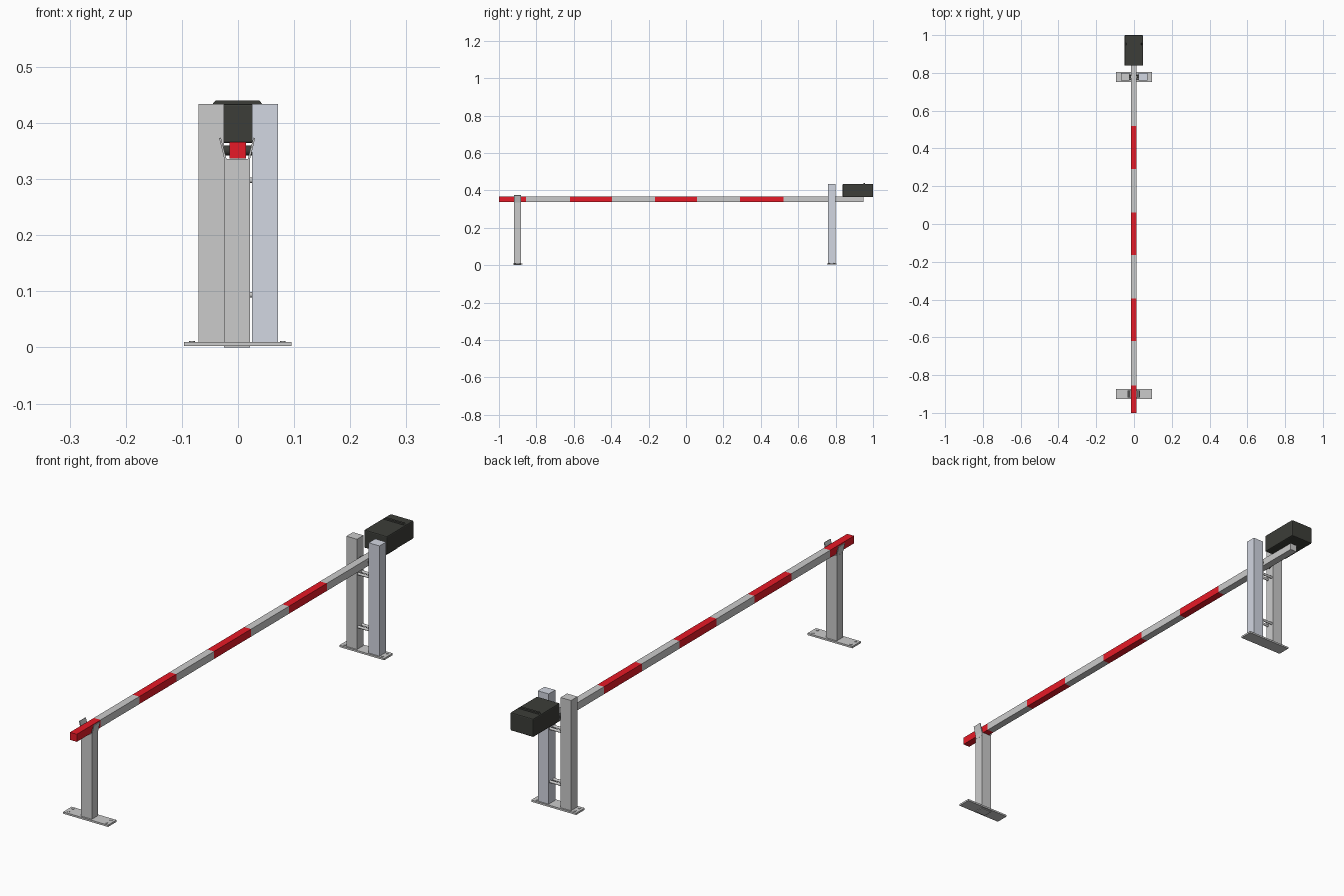
import bpy, bmesh, math

if "Cube" in bpy.data.objects:
    bpy.data.objects.remove(bpy.data.objects["Cube"])

def material(name, rgb):
    m = bpy.data.materials.new(name)
    m.diffuse_color = (*rgb, 1)
    m.use_nodes = True
    m.node_tree.nodes["Principled BSDF"].inputs["Base Color"].default_value = m.diffuse_color
    return m

RED = material("red", (0.8, 0.01, 0.02))
BLACK = material("black", (0.045, 0.047, 0.04))
PALE = material("pale_steel", (0.65, 0.68, 0.76))

def finish(name, bm, mat):
    bmesh.ops.recalc_face_normals(bm, faces=bm.faces)
    me = bpy.data.meshes.new(name)
    bm.to_mesh(me)
    bm.free()
    ob = bpy.data.objects.new(name, me)
    bpy.context.collection.objects.link(ob)
    if mat:
        me.materials.append(mat)
    return ob

def box(name, x, y, z, mat=None, bevel=0):
    bm = bmesh.new()
    bmesh.ops.create_cube(bm, size=1)
    for v in bm.verts:
        v.co = [lo + (c + 0.5) * (hi - lo) for c, (lo, hi) in zip(v.co, (x, y, z))]
    ob = finish(name, bm, mat)
    if bevel:
        mod = ob.modifiers.new("bevel", 'BEVEL')
        mod.width, mod.segments = bevel, 2
    return ob

def prism(name, pts, y0, y1, mat=None):
    """Extrude an xz profile along y."""
    bm = bmesh.new()
    f = bm.faces.new([bm.verts.new((x, y0, z)) for x, z in pts])
    r = bmesh.ops.extrude_face_region(bm, geom=[f])
    for v in r["geom"]:
        if isinstance(v, bmesh.types.BMVert):
            v.co.y = y1
    return finish(name, bm, mat)

def rod(name, loc, radius, length, along_x=False, mat=None):
    bpy.ops.mesh.primitive_cylinder_add(vertices=20, radius=radius, depth=length, location=loc,
                                        rotation=(0, math.pi / 2 if along_x else 0, 0))
    ob = bpy.context.object
    ob.name = name
    bpy.ops.object.shade_smooth_by_angle()
    if mat:
        ob.data.materials.append(mat)

# striped boom
stops = [-1, -0.855, -0.62, -0.395, -0.165, 0.06, 0.29, 0.52, 0.95]
for i, (a, b) in enumerate(zip(stops, stops[1:])):
    box(f"boom_section_{i}", (-0.015, 0.014), (a, b), (0.337, 0.366), None if i % 2 else RED)

# base plates with bolt heads
FRONT, REAR = -0.9, 0.779
for label, y in (("rest", FRONT), ("pivot", REAR)):
    box(f"{label}_base_plate", (-0.096, 0.095), (y - 0.026, y + 0.026), (0.003, 0.01))
    for i, (x, dy) in enumerate(((-0.082, -0.014), (-0.082, 0.014), (0.08, -0.014), (0.08, 0.014))):
        rod(f"{label}_bolt_{i}", (x, y + dy, 0.0095), 0.005, 0.004)

# rest post with flared fork
y0, y1 = FRONT - 0.019, FRONT + 0.019
box("rest_post", (-0.025, 0.021), (y0, y1), (0, 0.336))
for s, side in ((-1, "left"), (1, "right")):
    lug = [(0.023, 0.32), (0.023, 0.336), (0.032, 0.373), (0.029, 0.374), (0.019, 0.336), (0.019, 0.32)]
    prism(f"rest_fork_{side}", [(s * x - 0.0015, z) for x, z in lug], y0, y1)

# pivot posts, spacer rods and hinge pin
box("pivot_post_left", (-0.07, -0.025), (REAR - 0.02, REAR + 0.02), (0.004, 0.434))
box("pivot_post_right", (0.025, 0.071), (REAR - 0.02, REAR + 0.02), (0.004, 0.434), PALE)
for z in (0.094, 0.298):
    for dy in (-0.011, 0.011):
        rod("spacer_rod", (0, REAR + dy, z), 0.005, 0.06, True)
rod("hinge_pin", (0, REAR, 0.351), 0.009, 0.056, True, BLACK)

# counterweight with raised rib on the lid
box("counterweight", (-0.05, 0.048), (0.838, 1.0), (0.364, 0.434), BLACK, 0.004)
prism("counterweight_rib", [(-0.046, 0.433), (0.044, 0.433), (0.038, 0.44), (-0.04, 0.44)],
      0.948, 0.957, BLACK)
